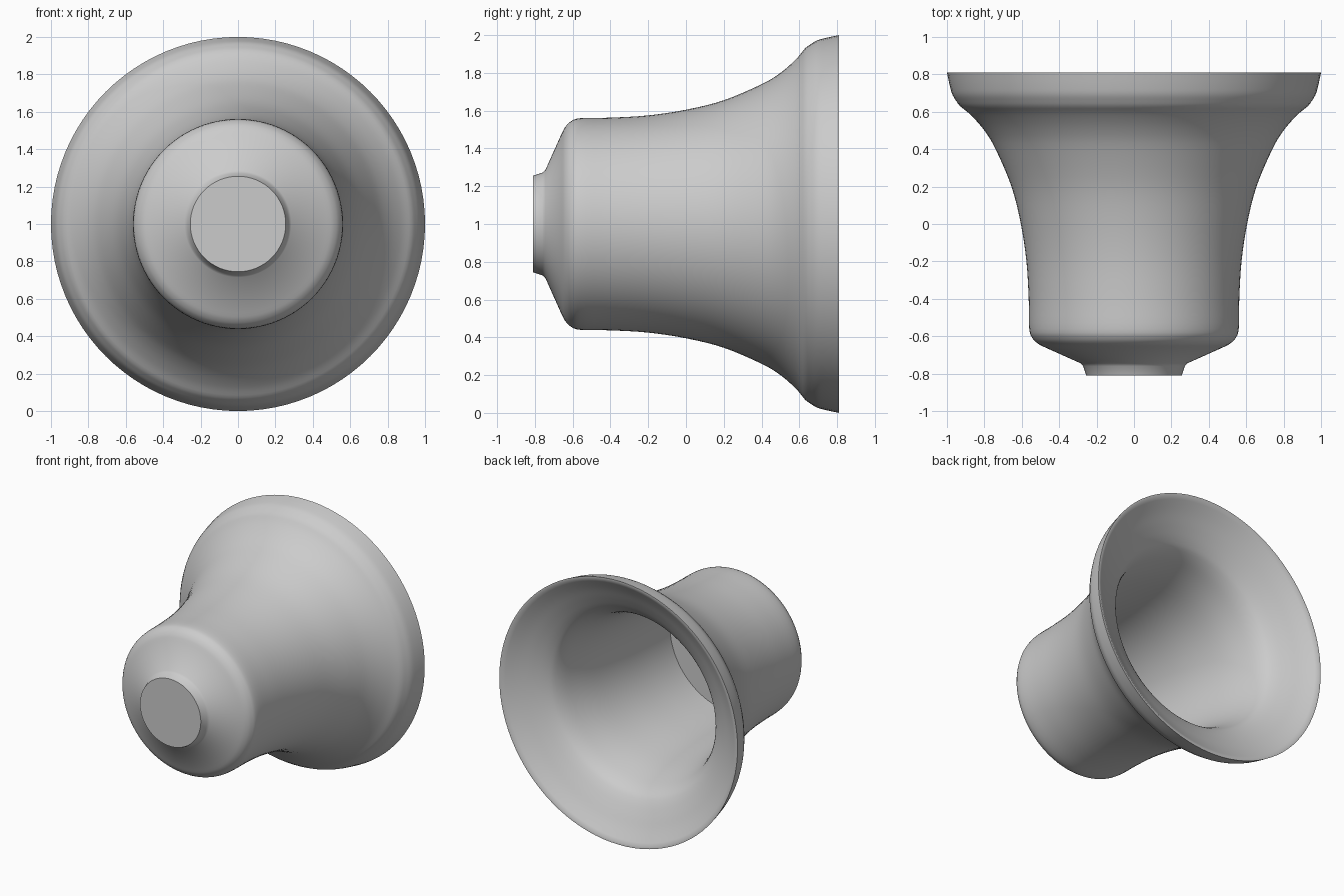
import bpy, bmesh, math
from mathutils import Matrix, Vector

if "Cube" in bpy.data.objects:
    bpy.data.objects.remove(bpy.data.objects["Cube"])


def smooth_curve(pts, n=4):
    """Catmull-Rom refinement of a (y, radius) profile."""
    p = [Vector(q) for q in pts]
    p = [2 * p[0] - p[1]] + p + [2 * p[-1] - p[-2]]
    out = []
    for a, b, c, d in zip(p, p[1:], p[2:], p[3:]):
        for i in range(n):
            t = i / n
            out.append(0.5 * (2 * b + (c - a) * t + (2 * a - 5 * b + 4 * c - d) * t**2
                              + (3 * b - a - 3 * c + d) * t**3))
    return out + [p[-2]]


def lathe(name, profile, segments=96):
    """Spin a profile around the y axis; both ends lie on the axis."""
    bm = bmesh.new()
    verts = [bm.verts.new((r, y, 0)) for y, r in profile]
    edges = [bm.edges.new(e) for e in zip(verts, verts[1:])]
    bmesh.ops.spin(bm, geom=verts + edges, cent=(0, 0, 0), axis=(0, 1, 0),
                   angle=2 * math.pi, steps=segments)
    bmesh.ops.remove_doubles(bm, verts=bm.verts, dist=1e-5)
    bmesh.ops.recalc_face_normals(bm, faces=bm.faces)
    bmesh.ops.transform(bm, matrix=Matrix.Translation((0, 0, 1)), verts=bm.verts)
    mesh = bpy.data.meshes.new(name)
    bm.to_mesh(mesh)
    bm.free()
    obj = bpy.data.objects.new(name, mesh)
    bpy.context.collection.objects.link(obj)
    bpy.context.view_layer.objects.active = obj
    obj.select_set(True)
    bpy.ops.object.shade_smooth_by_angle(angle=math.radians(35))
    return obj


# end boss and chamfered shoulder
boss = [(-0.81, 0), (-0.81, 0.255), (-0.76, 0.272), (-0.745, 0.285)]

# outer wall: shoulder, waist, flare
wall = smooth_curve([(-0.66, 0.475), (-0.64, 0.513), (-0.61, 0.543), (-0.56, 0.56),
                     (-0.4, 0.563), (-0.2, 0.575), (0, 0.605), (0.2, 0.655),
                     (0.4, 0.74), (0.5, 0.80), (0.58, 0.87), (0.63, 0.93)])

# mouth lip
lip = smooth_curve([(0.645, 0.942), (0.69, 0.97), (0.74, 0.985), (0.81, 1.0)])

# inner horn, from the mouth down to the flat floor
inner = smooth_curve([(0.81, 0.985), (0.75, 0.89), (0.70, 0.80), (0.65, 0.72),
                      (0.60, 0.67), (0.5, 0.625), (0.3, 0.575), (0, 0.54),
                      (-0.3, 0.525), (-0.55, 0.52)])

lathe("bell_body", boss + wall + lip + inner + [(-0.55, 0)])
